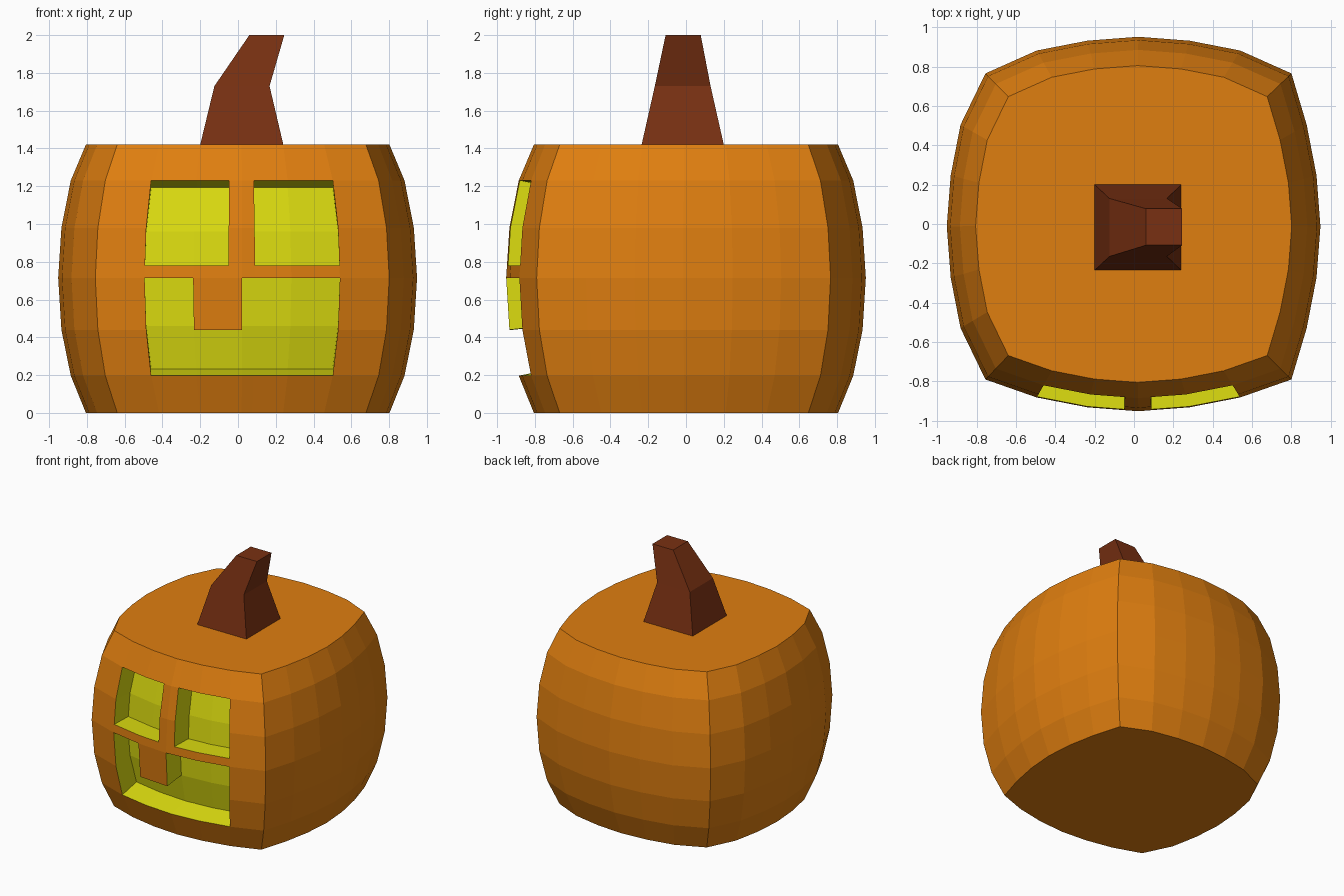
import bpy, bmesh

if "Cube" in bpy.data.objects:
    bpy.data.objects.remove(bpy.data.objects["Cube"])

def material(name, rgb):
    m = bpy.data.materials.new(name)
    m.diffuse_color = (*rgb, 1)
    m.use_nodes = True
    m.node_tree.nodes["Principled BSDF"].inputs["Base Color"].default_value = m.diffuse_color
    return m

ORANGE = material("orange skin", (0.74, 0.21, 0.005))
YELLOW = material("yellow glow", (0.72, 0.72, 0.005))
BROWN = material("brown stem", (0.19, 0.03, 0.006))

def loft(rings):
    """Closed stack of rings; returns bmesh and the grid of side faces."""
    bm = bmesh.new()
    vs = [[bm.verts.new(p) for p in r] for r in rings]
    n = len(rings[0])
    grid = [[bm.faces.new((a[i], a[(i + 1) % n], b[(i + 1) % n], b[i]))
             for i in range(n)] for a, b in zip(vs, vs[1:])]
    bm.faces.new(vs[0][::-1])
    bm.faces.new(vs[-1])
    return bm, grid

def finish(bm, name, mats):
    bmesh.ops.recalc_face_normals(bm, faces=bm.faces[:])
    me = bpy.data.meshes.new(name)
    bm.to_mesh(me)
    bm.free()
    for m in mats:
        me.materials.append(m)
    ob = bpy.data.objects.new(name, me)
    bpy.context.collection.objects.link(ob)
    return ob

# Pumpkin outline: bulging square with slightly offset corners
CX, CY = 0.0225, -0.0125
STEPS = [-0.517, -0.26, 0, 0.26, 0.517]
BULGE = {0: 0.952, 0.26: 0.932, 0.517: 0.882}
side = [(t, BULGE[abs(t)]) for t in STEPS]
front = [(CX - 0.778, CY - 0.778)] + [(CX + t, -d) for t, d in side]
front += [(-0.05, -0.9465), (0.09, -0.9465)]      # edges of the eyes
front.sort()
right = [(CX + 0.778, CY - 0.778)] + [(d - 0.004, CY + t) for t, d in side]
back = [(CX + 0.778, CY + 0.778)] + [(CX - t, d) for t, d in side]
left = [(CX - 0.778, CY + 0.778)] + [(-d, CY - t) for t, d in side]
outline = front + right + back + left

# Body rows: height and outline scale
rows = [(0, 0.846), (0.197, 0.93), (0.44, 0.982), (0.715, 1), (0.78, 0.9956),
        (0.98, 0.982), (1.23, 0.93), (1.42, 0.846)]
bm, grid = loft([[(x * s, y * s, z) for x, y in outline] for z, s in rows])

# Front columns start at: 0 corner, 1 -.49, 2 -.24, 3 -.05, 4 .02, 5 .09, 6 .28, 7 .54
eyes = [[grid[r][c] for r in (4, 5) for c in cols] for cols in ((1, 2), (5, 6))]
mouth = [grid[1][c] for c in range(1, 7)] + [grid[2][c] for c in (1, 4, 5, 6)]
mouth_tooth = [grid[2][2], grid[2][3]]            # left orange as the tooth

# Carve the eyes and mouth as yellow recesses
for region in eyes + [mouth]:
    before = set(bm.faces) - set(region)
    out = bmesh.ops.extrude_face_region(bm, geom=region)["geom"]
    for v in [g for g in out if isinstance(g, bmesh.types.BMVert)]:
        v.co.y += 0.18
        v.co.z = 0.715 + (v.co.z - 0.715) * 0.93
    old = [f for f in region if f.is_valid]
    if old:
        bmesh.ops.delete(bm, geom=old, context='FACES')
    for f in bm.faces:
        if f not in before:
            f.material_index = 1
finish(bm, "pumpkin_body", [ORANGE, YELLOW])

# Bent tapering stem
stem = [(1.42, -0.20, 0.24, -0.235, 0.20), (1.73, -0.125, 0.167, -0.165, 0.13),
        (2.0, 0.06, 0.245, -0.108, 0.078)]
bm, _ = loft([[(a, c, z), (b, c, z), (b, d, z), (a, d, z)] for z, a, b, c, d in stem])
finish(bm, "stem", [BROWN])
